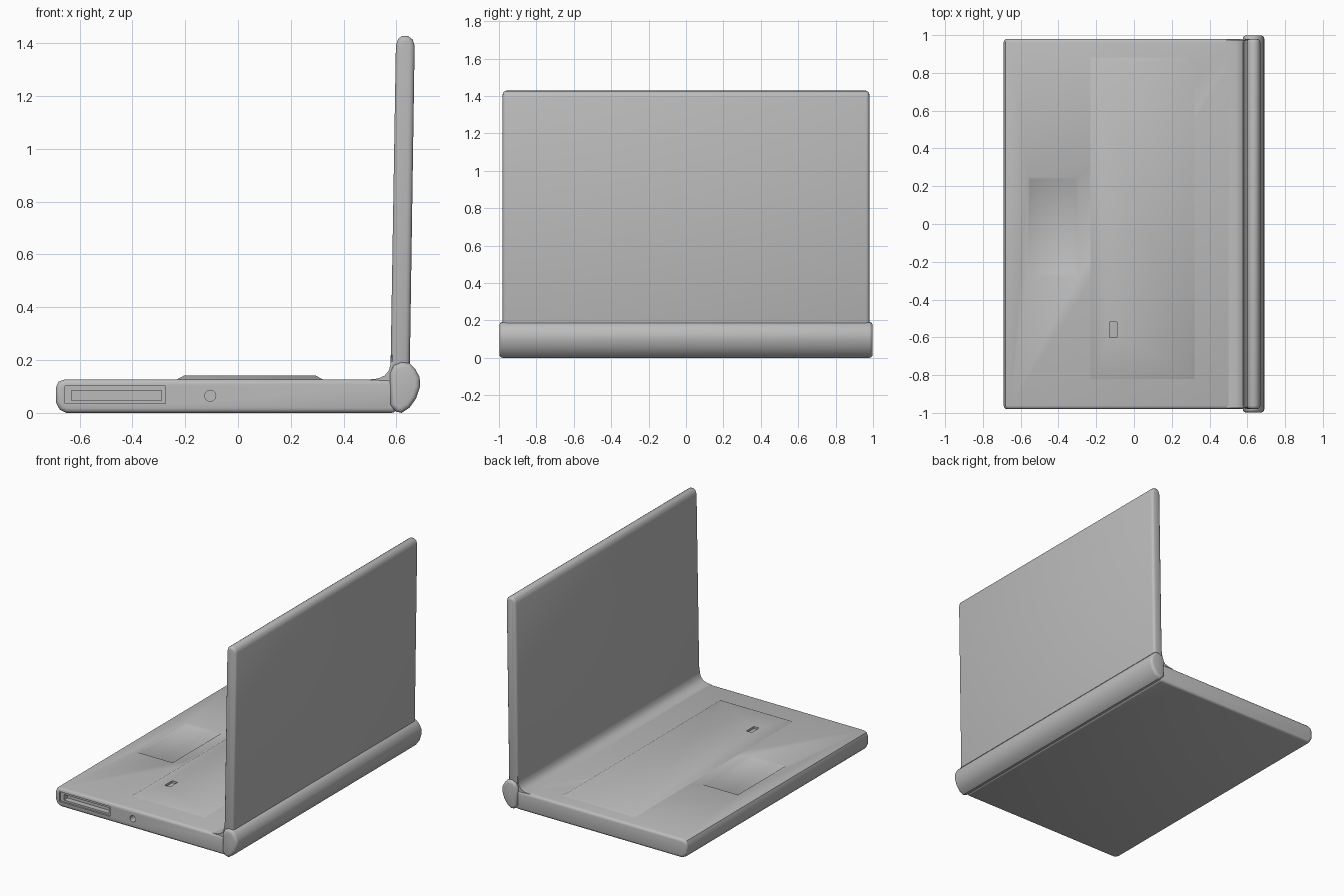
import bpy, bmesh, math
from mathutils import Matrix

if "Cube" in bpy.data.objects:
    bpy.data.objects.remove(bpy.data.objects["Cube"])

grey = bpy.data.materials.new("body_grey")
grey.diffuse_color = (0.5, 0.5, 0.5, 1)
grey.use_nodes = True
grey.node_tree.nodes["Principled BSDF"].inputs["Base Color"].default_value = grey.diffuse_color


def finish(name, bm):
    bmesh.ops.recalc_face_normals(bm, faces=bm.faces)
    me = bpy.data.meshes.new(name)
    bm.to_mesh(me)
    bm.free()
    me.materials.append(grey)
    ob = bpy.data.objects.new(name, me)
    bpy.context.collection.objects.link(ob)
    return ob


def apply_mods(ob):
    bpy.ops.object.select_all(action='DESELECT')
    ob.select_set(True)
    bpy.context.view_layer.objects.active = ob
    for m in list(ob.modifiers):
        bpy.ops.object.modifier_apply(modifier=m.name)


def smooth(ob):
    apply_mods(ob)
    bpy.ops.object.shade_smooth_by_angle(angle=math.radians(40))


def extrude(name, profile, half, bevel=0):
    """Extrude an XZ profile along Y, optionally rounding its sharp edges."""
    bm = bmesh.new()
    f = bm.faces.new([bm.verts.new((x, -half, z)) for x, z in profile])
    r = bmesh.ops.extrude_face_region(bm, geom=[f])
    verts = [v for v in r["geom"] if isinstance(v, bmesh.types.BMVert)]
    bmesh.ops.translate(bm, verts=verts, vec=(0, 2 * half, 0))
    ob = finish(name, bm)
    if bevel:
        m = ob.modifiers.new("round", 'BEVEL')
        m.width, m.segments = bevel, 3
        m.limit_method, m.angle_limit = 'ANGLE', math.radians(50)
        apply_mods(ob)
    return ob


def slab(name, x0, x1, y0, y1, z0, z1, slope=0):
    """Box whose top is inset by slope (a negative slope flares it)."""
    bm = bmesh.new()
    bmesh.ops.create_cube(bm, size=1)
    cx, cy = (x0 + x1) / 2, (y0 + y1) / 2
    for v in bm.verts:
        s = slope if v.co.z > 0 else 0
        v.co = (cx + math.copysign((x1 - x0) / 2 - s, v.co.x),
                cy + math.copysign((y1 - y0) / 2 - s, v.co.y),
                z1 if v.co.z > 0 else z0)
    return finish(name, bm)


def cut(target, cutter):
    m = target.modifiers.new("cut", 'BOOLEAN')
    m.operation, m.object, m.solver = 'DIFFERENCE', cutter, 'EXACT'
    apply_mods(target)
    bpy.data.objects.remove(cutter)


# Base with rounded front lip
base = extrude("base", [(-0.65, 0), (-0.675, 0.012), (-0.69, 0.04), (-0.69, 0.095),
                        (-0.68, 0.118), (-0.655, 0.127), (0.6, 0.127), (0.6, 0)], 0.98, 0.018)

# Drive slot, audio socket, touchpad recess and deck pit
cut(base, slab("slot_surround", -0.655, -0.275, -1.1, -0.968, 0.035, 0.102))
cut(base, slab("slot", -0.63, -0.29, -1.1, -0.93, 0.047, 0.085))
bm = bmesh.new()
bmesh.ops.create_cone(bm, cap_ends=True, segments=16, radius1=0.021, radius2=0.021, depth=0.2,
                      matrix=Matrix.Translation((-0.105, -1.03, 0.065)) @ Matrix.Rotation(math.pi / 2, 4, 'X'))
cut(base, finish("socket", bm))
cut(base, slab("touchpad_recess", -0.55, -0.31, -0.265, 0.235, 0.116, 0.136, -0.025))
smooth(base)

# Slightly raised keyboard area with soft edges
keys = slab("keyboard", -0.24, 0.33, -0.83, 0.89, 0.122, 0.141, 0.035)
cut(keys, slab("pit", -0.13, -0.09, -0.6, -0.52, 0.124, 0.2))
smooth(keys)

# Round hinge barrel
smooth(extrude("hinge", [(0.578, 0.03), (0.598, 0.005), (0.62, 0), (0.65, 0.02), (0.675, 0.055),
                         (0.69, 0.1), (0.688, 0.135), (0.672, 0.165), (0.65, 0.188),
                         (0.62, 0.192), (0.59, 0.18), (0.576, 0.15)], 0.998, 0.018))

# Fillet between deck and screen
smooth(extrude("hinge_fillet", [(0.49, 0.126), (0.53, 0.130), (0.555, 0.141), (0.571, 0.16),
                                (0.578, 0.185), (0.582, 0.22), (0.6, 0.22), (0.6, 0.12)], 0.975))

# Screen lid leaning slightly back, with rounded top
smooth(extrude("screen_lid", [(0.577, 0.12), (0.598, 1.39), (0.606, 1.416), (0.622, 1.428),
                              (0.645, 1.427), (0.662, 1.414), (0.669, 1.39), (0.65, 0.12)], 0.98, 0.018))
